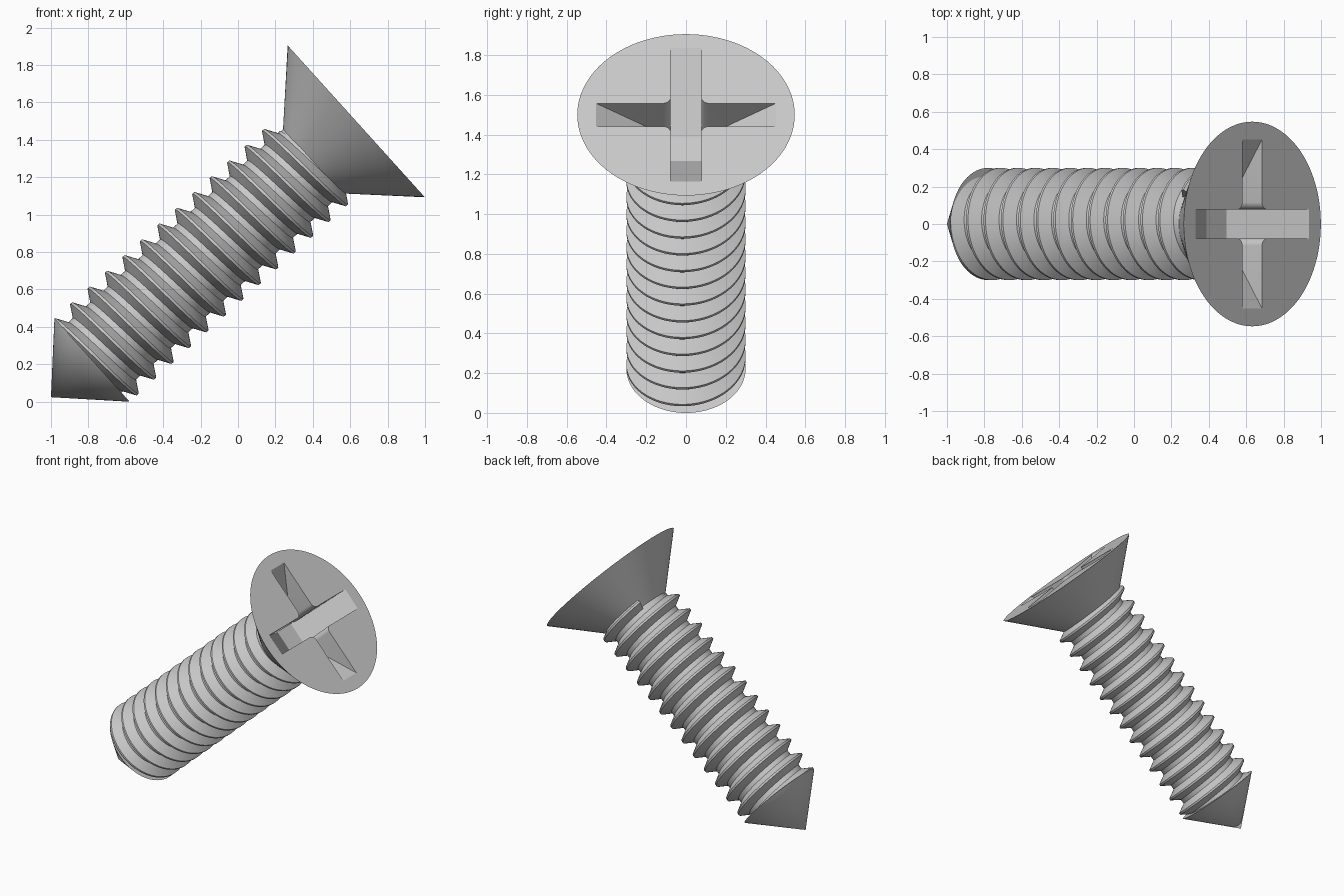
import bpy, bmesh, math
from mathutils import Matrix, Vector

cube = bpy.data.objects.get("Cube")
if cube:
    bpy.data.objects.remove(cube, do_unlink=True)

SEG = 96
TIP_LEN, HEAD_BASE, HEAD_TOP = 0.296, 1.88, 2.20
CREST, ROOT, HEAD_R = 0.30, 0.235, 0.547
PITCH = 0.1257

# Tilted frame: local z runs from the tip to the head
tilt = math.radians(42.1)
axis = Vector((math.cos(tilt), 0, math.sin(tilt)))
up = Vector((-math.sin(tilt), 0, math.cos(tilt)))
side = axis.cross(up)
frame = Matrix((up, side, axis)).transposed().to_4x4()
frame.translation = (-1, 0, 0.024)

steel = bpy.data.materials.new("grey steel")
steel.use_nodes = True
COLOUR = (0.6, 0.6, 0.6, 1)
steel.diffuse_color = COLOUR
steel.node_tree.nodes["Principled BSDF"].inputs["Base Color"].default_value = COLOUR


def add_object(name, bm):
    bmesh.ops.recalc_face_normals(bm, faces=bm.faces)
    mesh = bpy.data.meshes.new(name)
    bm.to_mesh(mesh)
    bm.free()
    mesh.materials.append(steel)
    obj = bpy.data.objects.new(name, mesh)
    bpy.context.collection.objects.link(obj)
    obj.matrix_world = frame
    return obj


def frustum(name, r1, r2, z1, z2, segments=SEG, spin=0):
    bm = bmesh.new()
    place = Matrix.Translation((0, 0, (z1 + z2) / 2)) @ Matrix.Rotation(spin, 4, "Z")
    bmesh.ops.create_cone(bm, cap_ends=True, segments=segments, radius1=r1,
                          radius2=r2, depth=z2 - z1, matrix=place)
    return add_object(name, bm)


def boolean(obj, cutter, operation):
    mod = obj.modifiers.new("cut", "BOOLEAN")
    mod.operation, mod.object, mod.solver = operation, cutter, "EXACT"
    bpy.context.view_layer.objects.active = obj
    bpy.ops.object.modifier_apply(modifier=mod.name)
    bpy.data.objects.remove(cutter, do_unlink=True)


def cross_prism(name, reach, half, fillet, z1, z2):
    """Cross outline with rounded inner corners, extruded along z."""
    quarter = [(reach, -half), (reach, half)]
    c = half + fillet
    for i in range(7):
        a = math.radians(270 - 15 * i)
        quarter.append((c + fillet * math.cos(a), c + fillet * math.sin(a)))
    bm = bmesh.new()
    verts = []
    for turn in range(4):
        rot = Matrix.Rotation(turn * math.pi / 2, 3, "Z")
        verts += [bm.verts.new(rot @ Vector((x, y, z1))) for x, y in quarter]
    face = bm.faces.new(verts)
    top = bmesh.ops.extrude_face_region(bm, geom=[face])["geom"]
    bmesh.ops.translate(bm, vec=(0, 0, z2 - z1),
                        verts=[g for g in top if isinstance(g, bmesh.types.BMVert)])
    return add_object(name, bm)


def helical_thread(name, start, end):
    """Sweep one pitch of the thread profile; neighbouring turns are welded."""
    profile = [(-PITCH / 2, ROOT), (-0.046, ROOT), (-0.007, CREST),
               (0.007, CREST), (0.046, ROOT), (PITCH / 2, ROOT)]
    bm = bmesh.new()
    rows = []
    for i in range(round(start * SEG), round(end * SEG) + 1):
        a = 2 * math.pi * i / SEG
        z = TIP_LEN - 0.005 + PITCH * i / SEG
        rows.append([bm.verts.new((r * math.cos(a), r * math.sin(a), z + dz))
                     for dz, r in profile])
    for lower, upper in zip(rows, rows[1:]):
        for j in range(len(profile) - 1):
            bm.faces.new((lower[j], upper[j], upper[j + 1], lower[j + 1]))
    bm.faces.new(rows[-1][1:5])
    bmesh.ops.remove_doubles(bm, verts=bm.verts, dist=0.0005)
    # Trim flat against the base of the point
    bmesh.ops.bisect_plane(bm, geom=bm.verts[:] + bm.edges[:] + bm.faces[:],
                           plane_co=(0, 0, TIP_LEN), plane_no=(0, 0, 1),
                           clear_inner=True)
    return add_object(name, bm)


# Pointed end, core and thread
parts = [
    frustum("point", 0, CREST, 0, TIP_LEN),
    frustum("core", ROOT - 0.004, ROOT - 0.004, TIP_LEN - 0.02, HEAD_BASE + 0.03),
    helical_thread("thread", -1.5, 12.9),
]

# Countersunk head with a tapered cross recess
head = frustum("head", ROOT - 0.005, HEAD_R, HEAD_BASE, HEAD_TOP)
recess = cross_prism("recess_cutter", 0.452, 0.078, 0.038, HEAD_TOP - 0.4, HEAD_TOP + 0.05)
DEPTH, RISE = 0.258, 0.05
slope = (0.452 - 0.08) / DEPTH
taper = frustum("taper_cutter", 0.08 * math.sqrt(2), (0.452 + slope * RISE) * math.sqrt(2),
                HEAD_TOP - DEPTH, HEAD_TOP + RISE, segments=4, spin=math.pi / 4)
bpy.context.view_layer.update()
boolean(recess, taper, "INTERSECT")
boolean(head, recess, "DIFFERENCE")
parts.append(head)

# Smooth shading with sharp edges kept
bpy.ops.object.select_all(action="DESELECT")
for obj in parts:
    obj.select_set(True)
bpy.context.view_layer.objects.active = head
bpy.ops.object.shade_smooth_by_angle(angle=math.radians(30))
